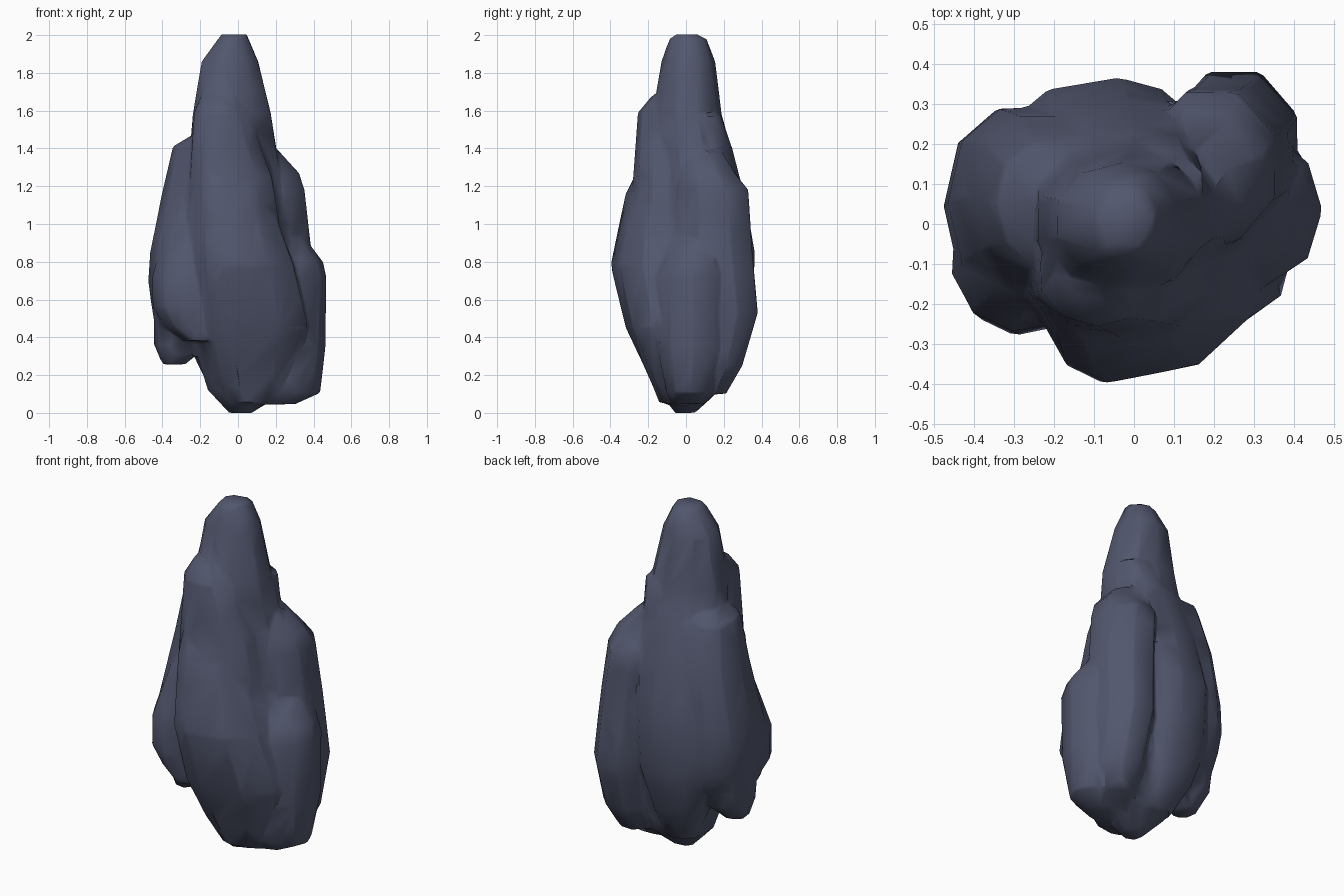
import bpy, bmesh, math

slate = bpy.data.materials.new("dark slate blue")
slate.diffuse_color = (0.085, 0.095, 0.155, 1)
mass = bmesh.new()


def lobe(sections, sides=10, turn=0.0, square=1.0, skew=0.0):
    """Loft rounded sections (z, x min, x max, y min, y max) into the mass."""
    rings = []
    for z, x0, x1, y0, y1 in sections:
        ring = []
        for i in range(sides):
            a = 2 * math.pi * i / sides + turn
            c, s = math.cos(a), math.sin(a)
            c = math.copysign(abs(c) ** square, c)
            s = math.copysign(abs(s) ** square, s)
            x = (x0 + x1) / 2 + (x1 - x0) / 2 * (c + skew * s * (1 - abs(c)))
            y = (y0 + y1) / 2 + (y1 - y0) / 2 * s
            ring.append(mass.verts.new((x, y, z)))
        rings.append(ring)
    faces = [mass.faces.new(rings[0]), mass.faces.new(rings[-1])]
    for lo, hi in zip(rings, rings[1:]):
        for i in range(sides):
            j = (i + 1) % sides
            faces.append(mass.faces.new((lo[i], lo[j], hi[j], hi[i])))
    bmesh.ops.recalc_face_normals(mass, faces=faces)


# Tall central core with the blunt peak
lobe([(0, -.05, .08, -.06, .05), (.12, -.17, .26, -.14, .18),
      (.4, -.26, .36, -.24, .26), (.7, -.32, .35, -.26, .28),
      (1.0, -.32, .28, -.22, .28), (1.36, -.26, .22, -.18, .25),
      (1.58, -.25, .185, -.18, .19), (1.86, -.20, .115, -.13, .155),
      (1.98, -.11, .06, -.09, .11), (2.005, -.09, .05, -.06, .06)],
     turn=math.pi / 10, skew=.12)
# Swollen front belly, fullest left of centre
lobe([(.05, -.05, .22, -.14, .05), (.2, -.16, .32, -.20, .1),
      (.45, -.23, .39, -.32, .1), (.78, -.25, .31, -.40, .1),
      (1.16, -.25, .17, -.32, .05), (1.3, -.24, .08, -.25, 0)],
     turn=math.pi / 10, skew=.36)
# Front shoulder ridge running up into the peak
lobe([(.9, -.28, .25, -.30, .02), (1.25, -.265, .19, -.28, .02),
      (1.59, -.24, .06, -.255, 0), (1.68, -.2, .02, -.18, 0)],
     turn=math.pi / 10)
# Left lobe, leaning to the back, with an overhanging front edge
lobe([(.46, -.44, -.1, -.19, .24), (.58, -.46, -.08, -.21, .28),
      (.7, -.475, -.06, -.21, .30), (.85, -.465, -.06, -.19, .30),
      (1.15, -.405, -.04, -.14, .28), (1.41, -.345, -.06, -.11, .21),
      (1.46, -.26, -.1, -.08, .14)], square=.9)
lobe([(.38, -.29, -.12, -.25, 0), (.46, -.39, -.1, -.26, .05),
      (.56, -.455, -.1, -.28, .1), (.72, -.46, -.1, -.27, .1),
      (1.0, -.38, -.1, -.19, .1)], turn=.2)
# Hanging tip beneath the left lobe
lobe([(.255, -.40, -.28, -.06, .08), (.36, -.445, -.16, -.11, .19),
      (.6, -.45, -.12, -.17, .25)])
# Back right lobe with a shoulder
lobe([(.1, .12, .34, .0, .22), (.25, .10, .40, 0, .31),
      (.53, .08, .42, 0, .395), (.87, .05, .40, -.04, .365),
      (1.18, .02, .365, -.06, .345), (1.27, .02, .335, -.04, .27),
      (1.38, .02, .23, -.02, .20)], turn=math.pi / 8, sides=8)
# Low right bulge
lobe([(.045, .05, .30, -.08, .10), (.105, .05, .435, -.11, .16),
      (.35, .05, .465, -.16, .23), (.72, .05, .47, -.16, .23),
      (.80, .05, .45, -.13, .21), (.92, .05, .36, -.07, .2)], square=.9)
# Broad back lobe blending upward into the core
lobe([(.10, -.14, .04, .04, .17), (.3, -.24, .08, .04, .28),
      (.55, -.31, .14, .04, .355), (.85, -.32, .15, .02, .365),
      (1.15, -.27, .16, 0, .31), (1.4, -.20, .17, 0, .245),
      (1.58, -.14, .18, 0, .185)],
     turn=math.pi / 10, square=.9, skew=.2)

# Fuse the lobes into one faceted skin
me = bpy.data.meshes.new("folded_body")
mass.to_mesh(me)
mass.free()
body = bpy.data.objects.new("folded_body", me)
bpy.context.collection.objects.link(body)
me.materials.append(slate)
bpy.context.view_layer.objects.active = body
body.select_set(True)
remesh = body.modifiers.new("fuse", 'REMESH')
remesh.mode = 'VOXEL'
remesh.voxel_size = 0.014
relax = body.modifiers.new("relax", 'SMOOTH')
relax.iterations = 3
facet = body.modifiers.new("facet", 'DECIMATE')
facet.ratio = 0.02
for name in ("fuse", "relax", "facet"):
    bpy.ops.object.modifier_apply(modifier=name)
bpy.ops.object.shade_smooth_by_angle(angle=math.radians(40))
